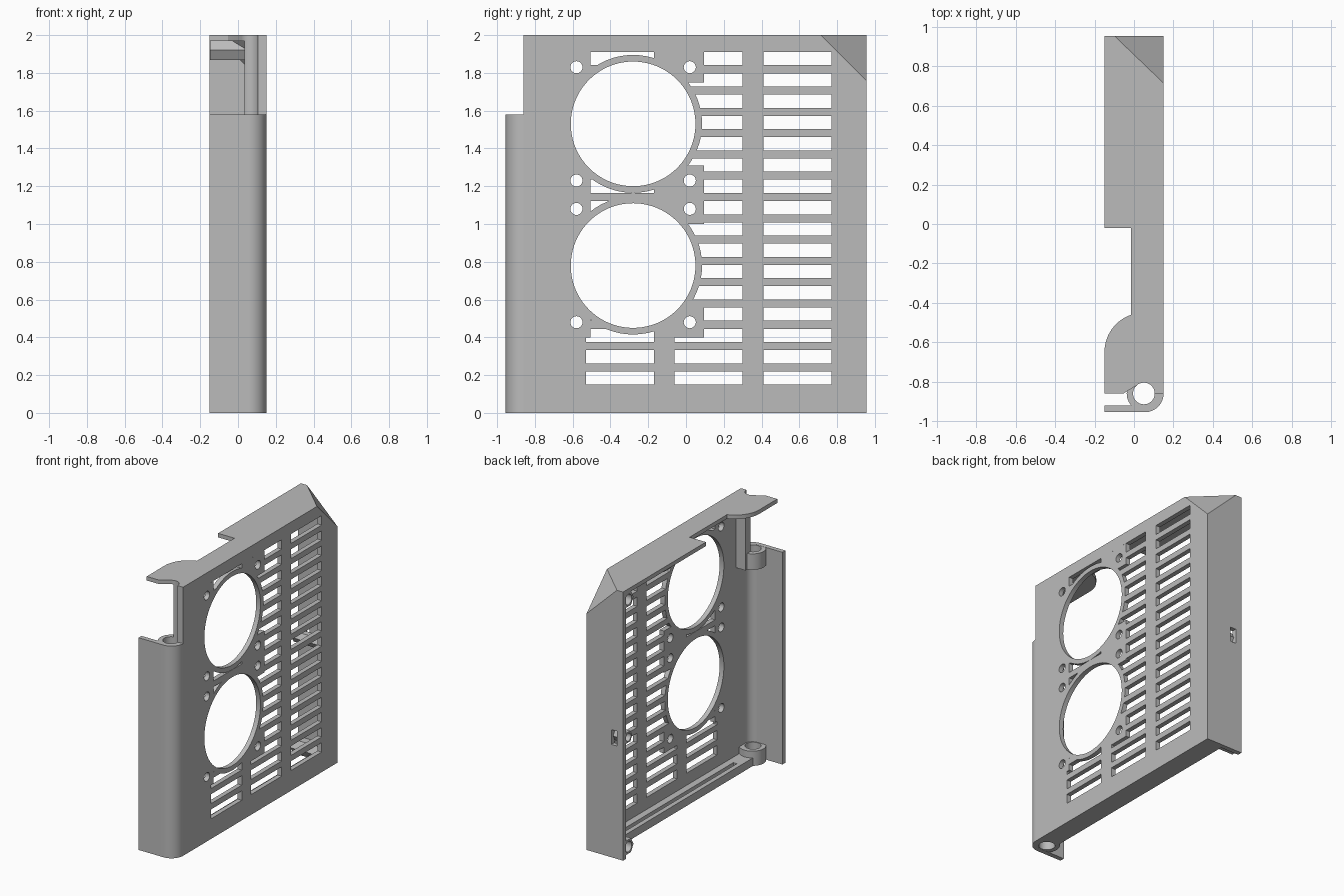
import bpy, bmesh, math
from mathutils import Vector

cube = bpy.data.objects.get("Cube")
if cube:
    bpy.data.objects.remove(cube, do_unlink=True)

grey = bpy.data.materials.new("plain grey")
grey.use_nodes = True
grey.diffuse_color = (0.5, 0.5, 0.5, 1)
grey.node_tree.nodes["Principled BSDF"].inputs["Base Color"].default_value = (0.5, 0.5, 0.5, 1)


def finish(name, bm):
    bmesh.ops.recalc_face_normals(bm, faces=bm.faces)
    mesh = bpy.data.meshes.new(name)
    bm.to_mesh(mesh)
    bm.free()
    mesh.materials.append(grey)
    ob = bpy.data.objects.new(name, mesh)
    bpy.context.collection.objects.link(ob)
    return ob


def add_box(bm, x, y, z):
    verts = bmesh.ops.create_cube(bm, size=1)["verts"]
    for v in verts:
        v.co = [(a + b) / 2 + c * (b - a) for c, (a, b) in zip(v.co, (x, y, z))]


def boxes(name, *specs):
    bm = bmesh.new()
    for spec in specs:
        add_box(bm, *spec)
    return finish(name, bm)


def prism(name, pts, axis, lo, hi):
    """Extrude a 2D outline: (y, z) along x, or (x, y) along z."""
    def place(p, d):
        return (d, *p) if axis == "x" else (*p, d)
    bm = bmesh.new()
    face = bm.faces.new([bm.verts.new(place(p, lo)) for p in pts])
    ext = bmesh.ops.extrude_face_region(bm, geom=[face])["geom"]
    move = Vector(place((0, 0), hi - lo))
    bmesh.ops.translate(bm, vec=move, verts=[g for g in ext if isinstance(g, bmesh.types.BMVert)])
    return finish(name, bm)


def arc(cx, cy, r, a, b, n):
    angles = [math.radians(a + (b - a) * i / n) for i in range(n + 1)]
    return [(cx + r * math.cos(t), cy + r * math.sin(t)) for t in angles]


def cylinder(name, c, r, axis, lo, hi, n=64):
    return prism(name, arc(*c, r, 0, 360, n)[:-1], axis, lo, hi)


def cut(target, tool, keep=False):
    mod = target.modifiers.new("cut", "BOOLEAN")
    mod.operation, mod.solver, mod.object = "DIFFERENCE", "EXACT", tool
    bpy.context.view_layer.objects.active = target
    bpy.ops.object.modifier_apply(modifier=mod.name)
    if not keep:
        bpy.data.objects.remove(tool, do_unlink=True)


def chamfer(ob, inset=0.0):
    """Slice off the upper rear outside corner."""
    normal = Vector((1 / 0.25, 1 / 0.24, 1 / 0.24)).normalized()
    bm = bmesh.new()
    bm.from_mesh(ob.data)
    bmesh.ops.bisect_plane(bm, geom=bm.verts[:] + bm.edges[:] + bm.faces[:], dist=1e-5,
                           plane_co=Vector((-0.1, 0.955, 2)) - normal * inset,
                           plane_no=normal, clear_outer=True)
    bmesh.ops.holes_fill(bm, edges=[e for e in bm.edges if e.is_boundary])
    bmesh.ops.recalc_face_normals(bm, faces=bm.faces)
    bm.to_mesh(ob.data)
    bm.free()


# Main shell: side panel, top, bottom and back wall in one piece
shell = boxes("shell", ((-0.15, 0.15), (-0.86, 0.955), (0, 2)))
chamfer(shell)
hollow = boxes("hollow", ((-1, 0.115), (-2, 0.92), (0.06, 1.97)))
chamfer(hollow, 0.035)
cut(shell, hollow)

# Narrow bottom ledge with a long groove
cut(shell, boxes("ledge_cut", ((-1, 0), (-2, 0.92), (-1, 0.5))))
cut(shell, boxes("groove", ((0.035, 0.065), (-0.65, 0.65), (0.025, 0.2))))

# Stepped top edge with a rounded tab near the front
tab = arc(0.05, -0.65, 0.2, 180, 109, 16)
cut(shell, prism("top_notch", [(-0.015, -0.02), (-0.3, -0.02), (-0.3, -0.65)] + tab, "z", 1.8, 2.2))
cut(shell, prism("top_relief", [(-0.07, -0.87), (0.02, -0.87), (0.02, -0.815)], "z", 1.8, 2.2))

# Vent slots, trimmed around the two fan mounts
fan_y, fan_zs, screw = -0.28, (1.53, 0.78), 0.3
specs = []
for row in range(16):
    z = 0.15 + row * 0.1127
    for y in ((0.41, 0.77), (-0.06, 0.30), (-0.53, -0.17)):
        specs.append(((0.05, 0.25), y, (z, z + 0.07)))
slots = boxes("slots", *specs)
corners = [(a * screw, b * screw) for a in (-1, 1) for b in (-1, 1)]
for fz in fan_zs:
    cut(slots, cylinder("fan_mount", (fan_y, fz), 0.365, "x", 0, 0.4))
    cut(slots, boxes("screw_pads", *[((0, 0.4), (fan_y + a - 0.08, fan_y + a + 0.075),
                                      (fz + b - 0.08, fz + b + 0.08)) for a, b in corners]))
cut(shell, slots)

# Fan openings and their screw holes
for fz in fan_zs:
    cut(shell, cylinder("fan_hole", (fan_y, fz), 0.33, "x", 0.05, 0.3, 80))
    for a, b in corners:
        cut(shell, cylinder("screw_hole", (fan_y + a, fz + b), 0.032, "x", 0.05, 0.3, 24))

# Small nut slot in the back wall
cut(shell, boxes("nut_slot", ((-0.1, -0.055), (0.85, 1.1), (0.84, 0.95))))

# Rounded front cover
outline = (arc(0.055, -0.86, 0.095, 0, -90, 16) + [(-0.15, -0.955), (-0.15, -0.92)]
           + arc(0.055, -0.86, 0.06, -90, 0, 16))
parts = [shell, prism("front_cover", outline, "z", 0, 1.58)]

# Hinge collars and the post above them, all bored by one hinge pin hole
bore = cylinder("hinge_bore", (0.05, -0.86), 0.055, "z", -0.2, 2.2, 40)
hinge = [cylinder("lower_hinge_collar", (0.055, -0.86), 0.092, "z", 0.001, 0.11, 48),
         cylinder("upper_hinge_collar", (0.055, -0.86), 0.092, "z", 1.46, 1.579, 48),
         boxes("hinge_post", ((0.035, 0.12), (-0.86, -0.75), (1.46, 1.98)))]
for ob in hinge + [shell]:
    cut(ob, bore, keep=True)
bpy.data.objects.remove(bore, do_unlink=True)
parts += hinge

# Screw bosses along the back wall
for name, z, r, end in (("upper", 1.92, 0.06, 0.06), ("middle", 0.895, 0.045, 0.12), ("lower", 0.08, 0.06, 0.12)):
    boss = cylinder(name + "_screw_boss", (0.89, z), r, "x", -0.149, end, 6)
    chamfer(boss, 0.01)
    cut(boss, cylinder("boss_bore", (0.89, z), r * 0.65, "x", -0.3, 0, 24))
    parts.append(boss)

# Smooth the round parts, keep edges crisp
bpy.ops.object.select_all(action="DESELECT")
for ob in parts:
    ob.select_set(True)
bpy.context.view_layer.objects.active = shell
bpy.ops.object.shade_smooth_by_angle(angle=math.radians(30))
